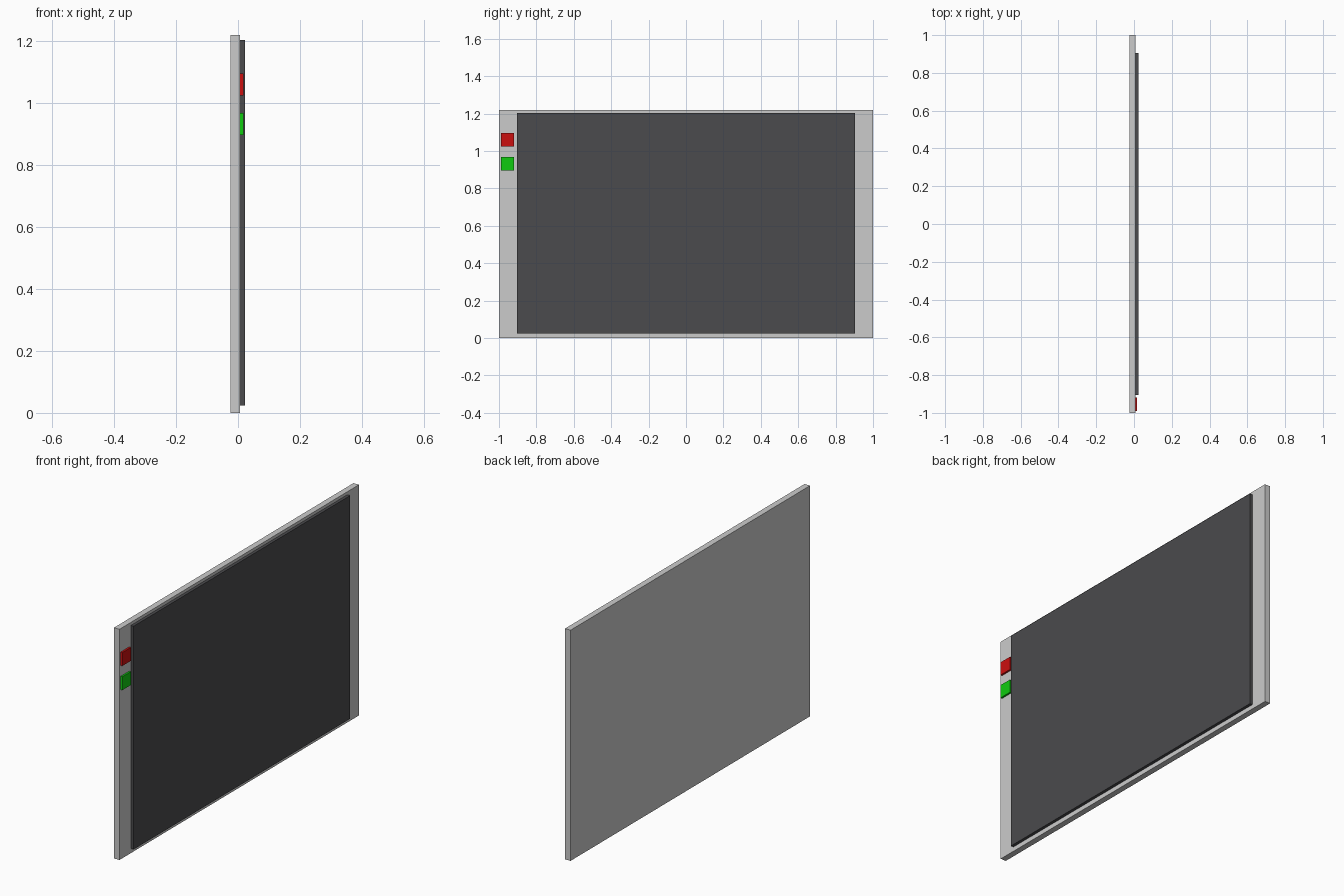
import bpy

if "Cube" in bpy.data.objects:
    bpy.data.objects.remove(bpy.data.objects["Cube"])


def material(name, rgb):
    mat = bpy.data.materials.new(name)
    mat.diffuse_color = (*rgb, 1.0)
    mat.use_nodes = True
    mat.node_tree.nodes["Principled BSDF"].inputs["Base Color"].default_value = mat.diffuse_color
    return mat


def box(name, x, y, z, mat=None):
    """Axis-aligned box from (min, max) pairs."""
    spans = (x, y, z)
    bpy.ops.mesh.primitive_cube_add(size=1, location=[(a + b) / 2 for a, b in spans])
    obj = bpy.context.object
    obj.name = name
    obj.scale = [b - a for a, b in spans]
    bpy.ops.object.transform_apply(location=False, rotation=False, scale=True)
    if mat:
        obj.data.materials.append(mat)
    return obj


FACE = 0.007  # front surface of the backing panel

# Backing panel
box("panel", (-0.025, FACE), (-1.0, 1.0), (0.0, 1.219))

# Raised dark screen
box("screen", (FACE, 0.023), (-0.904, 0.904), (0.024, 1.203),
    material("dark_grey", (0.07, 0.07, 0.075)))

# Two square buttons on the left margin
for name, top, rgb in (("red_button", 1.095, (0.6, 0.005, 0.005)),
                       ("green_button", 0.967, (0.005, 0.6, 0.005))):
    box(name, (FACE, 0.017), (-0.990, -0.919), (top - 0.071, top), material(name, rgb))
